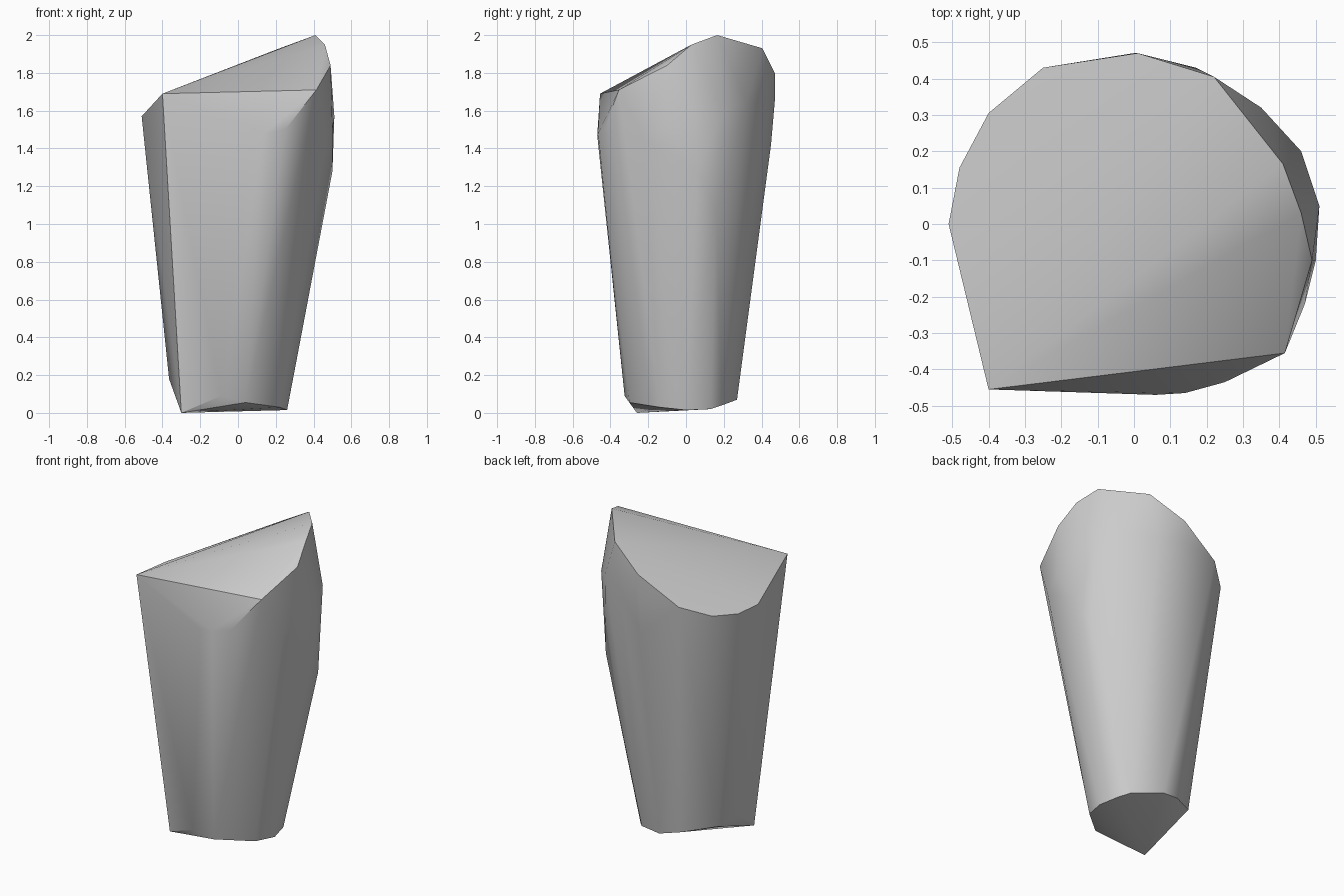
import bpy
import bmesh
from math import radians

default_cube = bpy.data.objects.get("Cube")
if default_cube:
    bpy.data.objects.remove(default_cube, do_unlink=True)


def flat_material(name, colour):
    material = bpy.data.materials.new(name)
    material.use_nodes = True
    material.diffuse_color = colour
    shader = material.node_tree.nodes["Principled BSDF"]
    shader.inputs["Base Color"].default_value = colour
    return material


def hull_object(name, rings, material):
    """Wrap one convex skin around the corner rings of a chipped solid."""
    bm = bmesh.new()
    for ring in rings:
        for corner in ring:
            bm.verts.new(corner)
    result = bmesh.ops.convex_hull(bm, input=bm.verts[:])
    loose = set(result["geom_interior"]) | set(result["geom_unused"])
    loose_verts = [v for v in loose if isinstance(v, bmesh.types.BMVert)]
    if loose_verts:
        bmesh.ops.delete(bm, geom=loose_verts, context="VERTS")
    bmesh.ops.recalc_face_normals(bm, faces=bm.faces[:])
    mesh = bpy.data.meshes.new(name)
    bm.to_mesh(mesh)
    bm.free()
    mesh.materials.append(material)
    obj = bpy.data.objects.new(name, mesh)
    bpy.context.collection.objects.link(obj)
    return obj


# Slanted cut at the top, from the front corner round the left and back to the peak
top_cut = [
    (-.4, -.455, 1.69), (-.51, 0, 1.57), (-.48, .155, 1.56),
    (-.4, .305, 1.58), (-.25, .43, 1.645), (.01, .47, 1.8),
    (.22, .405, 1.93), (.41, .165, 2),
]

# Edge falling from the peak to the front right corner
shoulder = [(.46, .03, 1.95), (.49, -.1, 1.84), (.415, -.355, 1.71)]

# Widest part of the rounded side
girth = [
    (0, .47, 1.65), (.17, .43, 1.65), (.35, .32, 1.65), (.46, .2, 1.6),
    (.51, .05, 1.57), (.5, -.1, 1.5), (.47, -.22, 1.45),
    (.25, -.435, 1.5), (.14, -.465, 1.48), (.06, -.47, 1.47),
]

# Lower bend where the taper begins
bend = [(.5, .06, 1.28), (.455, .16, 1.06), (0, .45, 1.42)]

# Narrow broken foot
foot = [
    (-.3, -.26, 0), (-.09, -.325, .09), (.04, -.3, .055),
    (.22, -.14, .03), (.26, 0, .015), (.23, .13, .02),
    (.18, .19, .04), (0, .27, .07), (-.13, .235, .1),
    (-.31, .12, .14), (-.365, 0, .18),
]

stone_grey = flat_material("stone_grey", (.6, .6, .6, 1))
shard = hull_object("stone_shard", [top_cut, shoulder, girth, bend, foot], stone_grey)

# Soft rounded sides with sharp broken edges
bpy.ops.object.select_all(action="DESELECT")
shard.select_set(True)
bpy.context.view_layer.objects.active = shard
bpy.ops.object.shade_smooth_by_angle(angle=radians(30))
